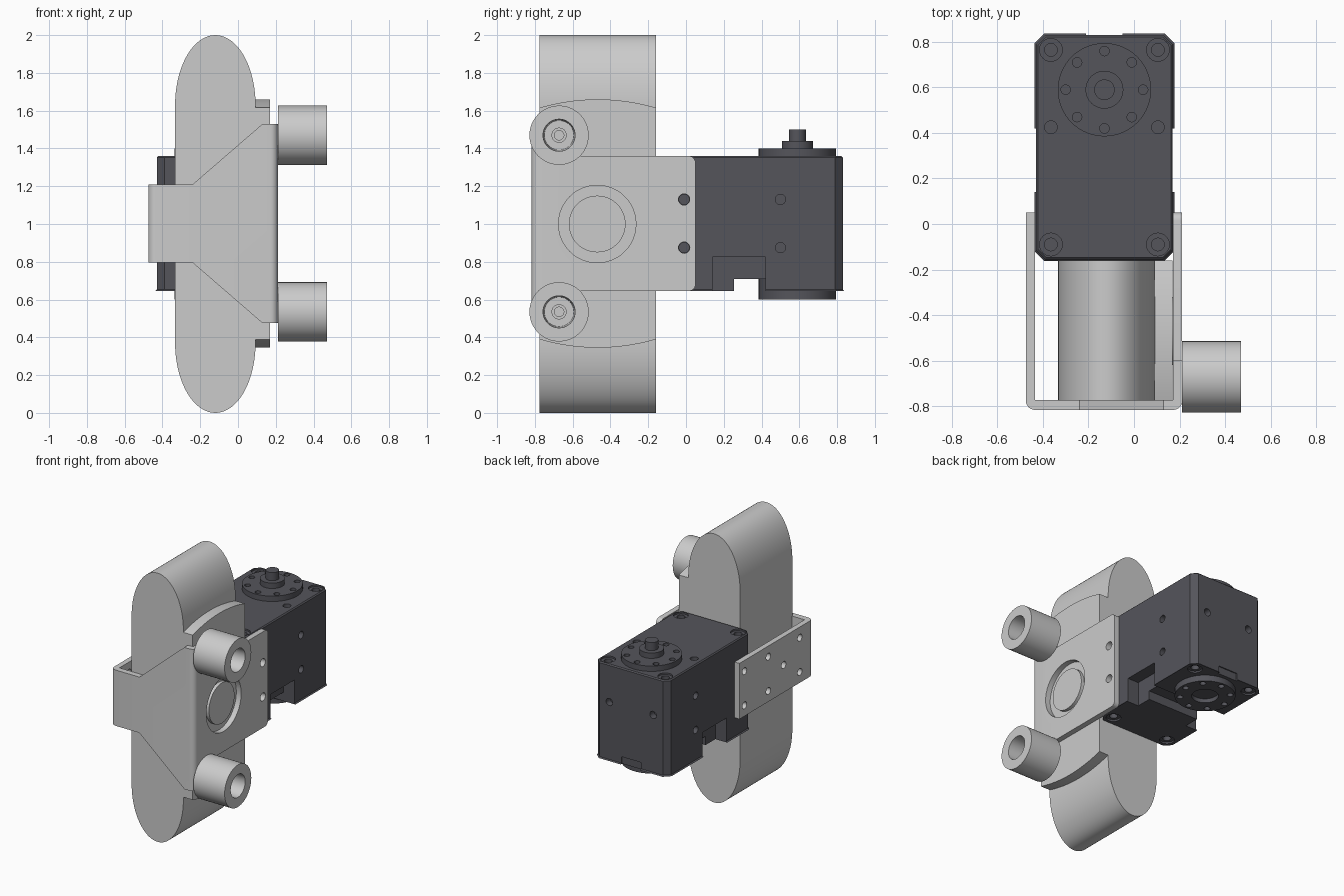
import bpy, bmesh, math
from mathutils import Vector

if "Cube" in bpy.data.objects:
    bpy.data.objects.remove(bpy.data.objects["Cube"])

dark = bpy.data.materials.new("dark_plastic")
dark.diffuse_color = (0.09, 0.09, 0.105, 1)
dark.use_nodes = True
dark.node_tree.nodes["Principled BSDF"].inputs["Base Color"].default_value = dark.diffuse_color


def place(u, v, h, axis):
    return {'X': (h, u, v), 'Y': (u, h, v), 'Z': (u, v, h)}[axis]


def lathe(bm, profile, centre, axis='Z', n=32):
    """Revolve (radius, height) points about an axis; both ends are capped."""
    c, rings = Vector(centre), []
    for r, h in profile:
        rings.append([bm.verts.new(c + Vector(place(r * math.cos(2 * math.pi * i / n),
                      r * math.sin(2 * math.pi * i / n), h, axis))) for i in range(n)])
    for a, b in zip(rings, rings[1:]):
        for i in range(n):
            j = (i + 1) % n
            bm.faces.new((a[i], a[j], b[j], b[i]))
    bm.faces.new(rings[0])
    bm.faces.new(rings[-1])


def prism(bm, pts, axis, lo, hi):
    """Extrude a 2D outline along an axis."""
    a = [bm.verts.new(place(u, v, lo, axis)) for u, v in pts]
    b = [bm.verts.new(place(u, v, hi, axis)) for u, v in pts]
    bm.faces.new(a)
    bm.faces.new(b)
    for i in range(len(pts)):
        j = (i + 1) % len(pts)
        bm.faces.new((a[i], a[j], b[j], b[i]))


def box(bm, x, y, z):
    prism(bm, [(x[0], y[0]), (x[1], y[0]), (x[1], y[1]), (x[0], y[1])], 'Z', *z)


def finish(bm, name, mat=None):
    bmesh.ops.recalc_face_normals(bm, faces=bm.faces)
    me = bpy.data.meshes.new(name)
    bm.to_mesh(me)
    bm.free()
    ob = bpy.data.objects.new(name, me)
    bpy.context.collection.objects.link(ob)
    if mat:
        me.materials.append(mat)
    return ob


def activate(ob):
    bpy.ops.object.select_all(action='DESELECT')
    ob.select_set(True)
    bpy.context.view_layer.objects.active = ob


def boolean(ob, bm, op='DIFFERENCE'):
    tool = finish(bm, "cutter")
    tool.hide_render = True
    m = ob.modifiers.new("bool", 'BOOLEAN')
    m.operation, m.object, m.solver = op, tool, 'EXACT'
    activate(ob)
    bpy.ops.object.modifier_apply(modifier=m.name)
    bpy.data.objects.remove(tool)


def smooth(ob):
    activate(ob)
    bpy.ops.object.shade_smooth_by_angle(angle=math.radians(30))


def arc(cx, cy, rx, ry, a0, a1, n):
    return [(cx + rx * math.cos(math.radians(a0 + (a1 - a0) * i / n)),
             cy + ry * math.sin(math.radians(a0 + (a1 - a0) * i / n))) for i in range(n + 1)]


# Tall rounded body
bm = bmesh.new()
prism(bm, [(x, z) for x, z in arc(-.12, 1.63, .213, .37, 0, 180, 40)
           + arc(-.12, .37, .213, .37, 180, 360, 40)], 'Y', -.775, -.16)
smooth(finish(bm, "rounded_body"))

# Side pad with arched ends, and the round plug in the bracket window
bm = bmesh.new()
half = math.degrees(math.asin(.3075 / 1.09))
pad = arc(-.4675, .57, 1.09, 1.09, 90 - half, 90 + half, 20)
prism(bm, pad + [(y, 2.005 - z) for y, z in reversed(pad)], 'X', 0, .17)
smooth(finish(bm, "side_pad"))
bm = bmesh.new()
lathe(bm, [(.15, .15), (.15, .195)], (0, -.47, 1), 'X', 48)
smooth(finish(bm, "round_plug"))

# U-shaped bracket: plan outline trimmed by front and side outlines
bm = bmesh.new()
plan = ([(-.435, .05), (-.475, .05)] + arc(-.435, -.777, .04, .04, 180, 270, 6)
        + arc(.172, -.777, .04, .04, 270, 360, 6) + [(.212, .05), (.172, .05),
        (.172, -.773), (-.435, -.773)])
prism(bm, plan, 'Z', .4, 1.6)
bracket = finish(bm, "bracket")
front = [(-.5, 1.21), (-.24, 1.21), (.13, 1.53), (.3, 1.53)]
side = [(-.9, 1.53), (-.6, 1.53), (-.6, 1.36)] + arc(.015, 1.325, .035, .035, 90, 0, 6)
for outline, axis, lo, hi in ((front, 'Y', -1, .2), (side, 'X', -.6, .4)):
    bm = bmesh.new()
    prism(bm, outline + [(u, 2.005 - z) for u, z in reversed(outline)], axis, lo, hi)
    boolean(bracket, bm, 'INTERSECT')
bm = bmesh.new()
lathe(bm, [(.205, .1), (.205, .3)], (0, -.47, 1), 'X', 48)
for z in (.875, 1.13):
    lathe(bm, [(.03, .1), (.03, .3)], (0, -.01, z), 'X', 20)
    for y in (-.01, -.29, -.66):
        lathe(bm, [(.026, -.6), (.026, -.4)], (0, y, z), 'X', 20)
lathe(bm, [(.026, -.6), (.026, -.4)], (0, -.47, 1.0), 'X', 20)
boolean(bracket, bm)
smooth(bracket)

# Hollow standoffs
for name, z in (("lower_standoff", .535), ("upper_standoff", 1.47)):
    bm = bmesh.new()
    lathe(bm, [(.157, .212), (.157, .47), (.085, .47), (.078, .30), (.04, .30),
               (.04, .33), (.025, .33), (.025, .31)], (0, -.672, z), 'X', 48)
    smooth(finish(bm, name))

# Motor housing with chamfered edges
bm = bmesh.new()
box(bm, (-.43, .17), (-.155, .83), (.645, 1.36))
vert = [e for e in bm.edges if abs(e.verts[0].co.z - e.verts[1].co.z) > .1]
bmesh.ops.bevel(bm, geom=vert, offset=.04, segments=1, affect='EDGES')
rim = [e for e in bm.edges if abs(e.verts[0].co.z - e.verts[1].co.z) < .01]
bmesh.ops.bevel(bm, geom=rim, offset=.008, segments=1, affect='EDGES')
motor = finish(bm, "motor_housing", dark)

# Cable channel and side pockets in the underside
bm = bmesh.new()
box(bm, (-.6, .4), (.255, .42), (.5, .71))
boolean(motor, bm)
for x in ((.08, .4), (-.6, -.34)):
    bm = bmesh.new()
    box(bm, x, (.14, .42), (.5, .825))
    boolean(motor, bm)

# Screw holes on every side
bm = bmesh.new()
for x in (-.365, .105):
    for s, zf in ((1, 1.36), (-1, .645)):
        for y in (-.09, .765):
            lathe(bm, [(.05, .02 * s), (.05, -.012 * s), (.028, -.012 * s), (.028, -.05 * s)],
                  (x, y, zf), 'Z', 24)
    lathe(bm, [(.028, .02), (.028, -.05)], (x, .425, 1.36), 'Z', 24)
for xf, s in ((.17, 1), (-.43, -1)):
    for z in (.875, 1.13):
        for y in (-.01, .5):
            lathe(bm, [(.027, .02 * s), (.027, -.05 * s)], (xf, y, z), 'X', 24)
for x in (-.31, .05):
    lathe(bm, [(.027, .02), (.027, -.05)], (x, .83, 1.08), 'Y', 24)
box(bm, (-.21, -.05), (.822, .9), (.6, .70))
boolean(motor, bm)
smooth(motor)

# Output discs on top and underneath, each with a ring of holes
horns = (("output_disc", 1.40, 1, [(.205, 1.35), (.205, 1.40), (.083, 1.40), (.083, 1.44),
                                   (.045, 1.44), (.045, 1.50)]),
         ("lower_disc", .60, -1, [(.205, .72), (.205, .60), (.09, .60), (.09, .63)]))
for name, z, s, profile in horns:
    bm = bmesh.new()
    lathe(bm, profile, (-.13, .59, 0), 'Z', 64)
    disc = finish(bm, name, dark)
    bm = bmesh.new()
    for i in range(8):
        a = i * math.pi / 4
        lathe(bm, [(.021, .02 * s), (.021, -.03 * s)],
              (-.13 + .17 * math.cos(a), .59 + .17 * math.sin(a), z), 'Z', 16)
    boolean(disc, bm)
    smooth(disc)
